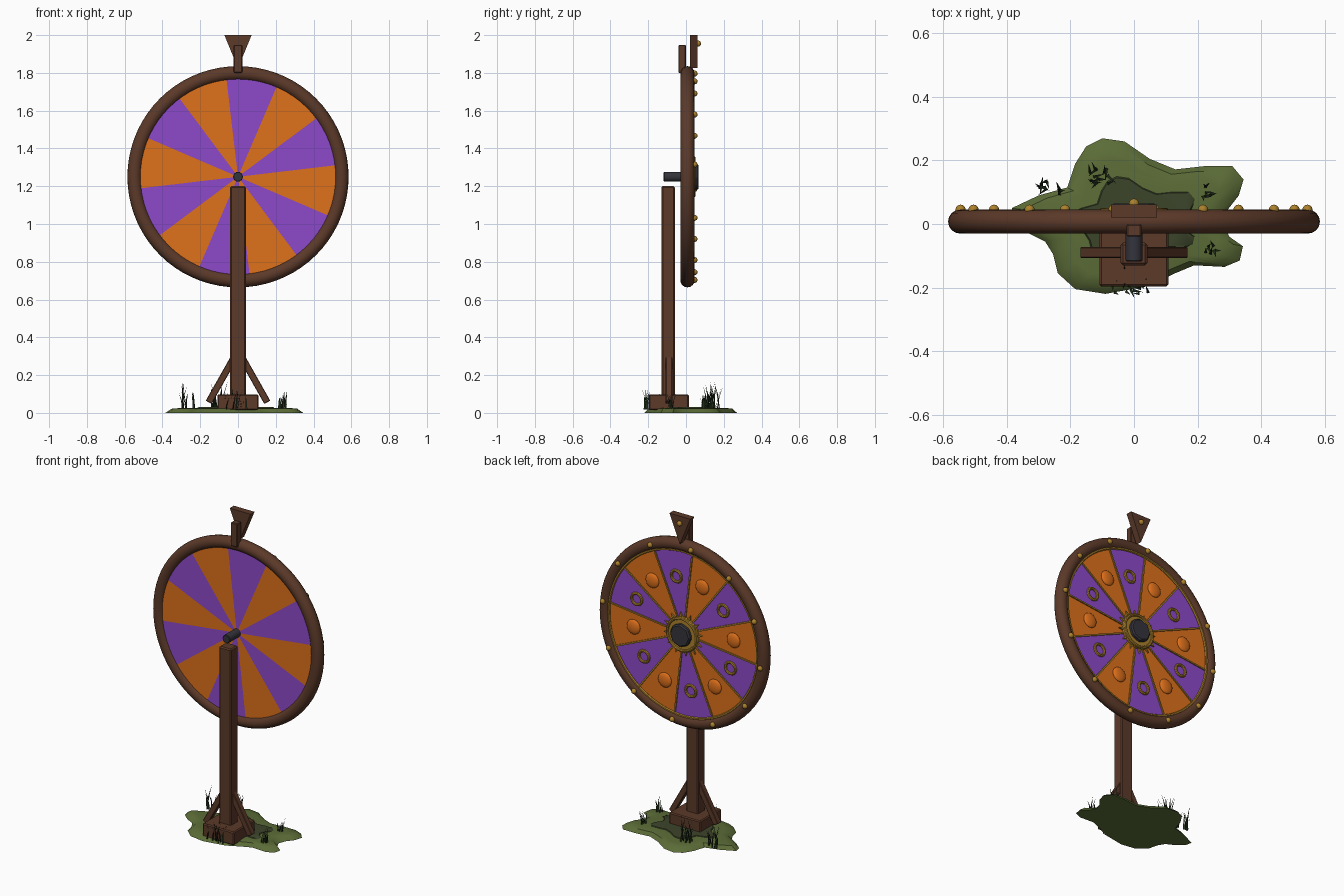
import bpy, bmesh, math, random
from mathutils import Vector, Matrix

if "Cube" in bpy.data.objects:
    bpy.data.objects.remove(bpy.data.objects["Cube"])
random.seed(4)

def mat(name, r, g, b):
    m = bpy.data.materials.new(name)
    m.diffuse_color = [(c / 255) ** 2.2 for c in (r, g, b)] + [1]
    m.use_nodes = True
    m.node_tree.nodes["Principled BSDF"].inputs["Base Color"].default_value = m.diffuse_color
    return m

WOOD = mat("wood", 92, 60, 45)
ORANGE = mat("orange", 222, 112, 33)
PURPLE = mat("purple", 140, 75, 200)
GOLD = mat("gold", 170, 128, 48)
IRON = mat("iron", 55, 55, 62)
GRASS = mat("grass", 92, 108, 58)
SOIL = mat("dark_grass", 62, 70, 46)
BLADE = mat("blade", 40, 52, 34)
HUB = Vector((0, 0, 1.25))
A0, STEP = math.radians(-6.75), math.radians(30)

def on_wheel(r, a, y):
    return HUB + Vector((r * math.sin(a), y, r * math.cos(a)))

def finish(o, name, m, bevel=0, smooth=False):
    o.name = name
    o.data.materials.append(m)
    if bevel:
        b = o.modifiers.new("bevel", 'BEVEL')
        b.width, b.segments = bevel, 1
    if smooth:
        bpy.ops.object.select_all(action='DESELECT')
        o.select_set(True)
        bpy.context.view_layer.objects.active = o
        bpy.ops.object.shade_smooth_by_angle(angle=math.radians(40))
    return o

def from_bm(bm, name, m, **kw):
    bmesh.ops.recalc_face_normals(bm, faces=bm.faces)
    me = bpy.data.meshes.new(name)
    bm.to_mesh(me)
    bm.free()
    o = bpy.data.objects.new(name, me)
    bpy.context.collection.objects.link(o)
    return finish(o, name, m, **kw)

def box(name, lo, hi, m, bevel=0.004):
    lo, hi = Vector(lo), Vector(hi)
    bm = bmesh.new()
    bmesh.ops.create_cube(bm, size=1, matrix=Matrix.Translation((lo + hi) / 2) @ Matrix.Diagonal((*(hi - lo), 1)))
    return from_bm(bm, name, m, bevel=bevel)

def beam(name, p, q, w, d, m, bevel=0):
    p, q = Vector(p), Vector(q)
    z = (q - p).normalized()
    x = Vector((0, 1, 0)).cross(z)
    rot = Matrix((x, (0, 1, 0), z)).transposed().to_4x4()
    bm = bmesh.new()
    bmesh.ops.create_cube(bm, size=1, matrix=Matrix.Translation((p + q) / 2) @ rot @ Matrix.Diagonal((w, d, (q - p).length, 1)))
    return from_bm(bm, name, m, bevel=bevel)

def prism(name, pts, y0, y1, m, **kw):
    bm = bmesh.new()
    f = bm.faces.new([bm.verts.new((x, y0, z)) for x, z in pts])
    g = bmesh.ops.extrude_face_region(bm, geom=[f])
    bmesh.ops.translate(bm, vec=(0, y1 - y0, 0), verts=[v for v in g["geom"] if isinstance(v, bmesh.types.BMVert)])
    return from_bm(bm, name, m, **kw)

def disc(name, r, y0, y1, n, m, bevel=0, smooth=False):
    bpy.ops.mesh.primitive_cylinder_add(vertices=n, radius=r, depth=y1 - y0, location=HUB + Vector((0, (y0 + y1) / 2, 0)), rotation=(math.pi / 2, 0, 0))
    return finish(bpy.context.object, name, m, bevel, smooth)

def ring(name, loc, R, r, n, k, m):
    bpy.ops.mesh.primitive_torus_add(major_radius=R, minor_radius=r, major_segments=n, minor_segments=k, location=loc, rotation=(math.pi / 2, 0, 0))
    return finish(bpy.context.object, name, m, smooth=True)

def ball(name, loc, r, m, flat=1):
    bpy.ops.mesh.primitive_uv_sphere_add(segments=16, ring_count=10, radius=r, location=loc)
    bpy.context.object.scale.y = flat
    return finish(bpy.context.object, name, m, smooth=True)

# wheel rim and gold inner trim
ring("wheel_rim", HUB + Vector((0, .0075, 0)), .548, .0375, 72, 16, WOOD)
ring("rim_trim", HUB + Vector((0, .027, 0)), .515, .008, 72, 6, GOLD)

# coloured sectors with dividers, studs and badges
for k in range(12):
    a, mid = A0 + k * STEP, A0 + (k + .5) * STEP
    arc = [on_wheel(.525, a + STEP * i / 6, 0) for i in range(7)]
    pts = [(0, HUB.z)] + [(p.x, p.z) for p in arc]
    prism(f"wheel_sector_{k}", pts, -.012, .022, ORANGE if k % 2 else PURPLE)
    beam(f"divider_{k}", on_wheel(.09, a, .023), on_wheel(.515, a, .023), .009, .012, GOLD)
    ball(f"rim_stud_{k}", on_wheel(.55, a, .045), .016, GOLD)
    c = on_wheel(.35, mid, .024)
    if k % 2:
        ball(f"gem_{k}", c, .046, ORANGE, .35)
    else:
        ring(f"badge_ring_{k}", c, .035, .009, 20, 8, GOLD)
    # small spike around the hub
    s, t = on_wheel(.1, mid, 0), on_wheel(.135, mid, 0)
    n = Vector((math.cos(mid), 0, -math.sin(mid))) * .012
    prism(f"hub_spike_{k}", [((s + n).x, (s + n).z), (t.x, t.z), ((s - n).x, (s - n).z)], .02, .032, GOLD)

# hub and axle
disc("hub_plate", .108, .02, .042, 32, GOLD, .004)
ring("hub_plate_lip", HUB + Vector((0, .042, 0)), .1, .009, 32, 8, GOLD)
disc("hub_cap", .072, .02, .065, 8, IRON, .008)
disc("axle", .026, -.118, .03, 16, IRON, .003, True)

# pointer on top
prism("pointer", [(-.072, 2), (.072, 2), (0, 1.825)], .021, .061, WOOD)
box("pointer_bracket", (-.023, -.04, 1.8), (.023, 0, 1.948), WOOD)
ball("pointer_stud", (0, .064, 1.955), .016, GOLD)

# post, base and braces
box("post", (-.042, -.13, .05), (.042, -.059, 1.2), WOOD, .007)
box("base_block", (-.109, -.197, .015), (.108, .015, .098), WOOD, .006)
for s, side in ((-1, "left"), (1, "right")):
    beam(f"brace_{side}", (s * .155, -.09, .056), (s * .02, -.09, .295), .036, .035, WOOD, .003)

# grassy ground patch, stacked rings of one smooth outline
OUT = [(-.385, .05), (-.3, .09), (-.21, .115), (-.185, .19), (-.15, .245), (-.1, .27), (-.03, .26), (.05, .205),
       (.13, .172), (.22, .182), (.31, .182), (.345, .14), (.33, .09), (.295, .045), (.28, 0), (.3, -.04),
       (.343, -.07), (.333, -.115), (.285, -.135), (.19, -.13), (.13, -.155), (.05, -.195), (-.09, -.22),
       (-.185, -.205), (-.24, -.155), (-.255, -.095), (-.28, -.055), (-.33, -.03), (-.375, .01)]

def mound(name, levels, m):
    bm = bmesh.new()
    rows = [[bm.verts.new((x * s, y * s, z)) for x, y in OUT] for s, z in levels]
    n = len(OUT)
    for p, q in zip(rows, rows[1:]):
        for i in range(n):
            bm.faces.new((p[i], p[(i + 1) % n], q[(i + 1) % n], q[i]))
    bm.faces.new(rows[0])
    bm.faces.new(rows[-1])
    from_bm(bm, name, m, smooth=True)

mound("ground_patch", [(1, 0), (.91, .022), (.76, .027)], GRASS)
mound("ground_inner", [(.58, .02), (.54, .031)], SOIL)

# grass tufts made of thin tapered blades
def tuft(name, x, y, count, spread, height):
    bm = bmesh.new()
    for _ in range(count):
        b = Vector((x + random.uniform(-spread, spread), y + random.uniform(-spread, spread), .018))
        a = random.uniform(0, math.tau)
        d = Vector((math.cos(a), math.sin(a), 0))
        w = Vector((-d.y, d.x, 0)) * .005
        h = height * random.uniform(.5, 1)
        v = [bm.verts.new(p) for p in (b - w, b + w, b + w * .7 + d * h * .1 + Vector((0, 0, h * .55)),
             b - w * .7 + d * h * .1 + Vector((0, 0, h * .55)), b + d * h * .28 + Vector((0, 0, h)))]
        bm.faces.new(v[:4])
        bm.faces.new((v[3], v[2], v[4]))
    from_bm(bm, name, BLADE)

for i, t in enumerate([(-.285, .125, 9, .015, .15), (-.11, .15, 14, .03, .16), (.23, .1, 8, .015, .11),
                       (.24, -.085, 8, .015, .11), (-.04, -.175, 16, .04, .12), (.03, -.205, 6, .02, .1),
                       (-.235, .1, 5, .012, .1)]):
    tuft(f"grass_tuft_{i}", *t)
